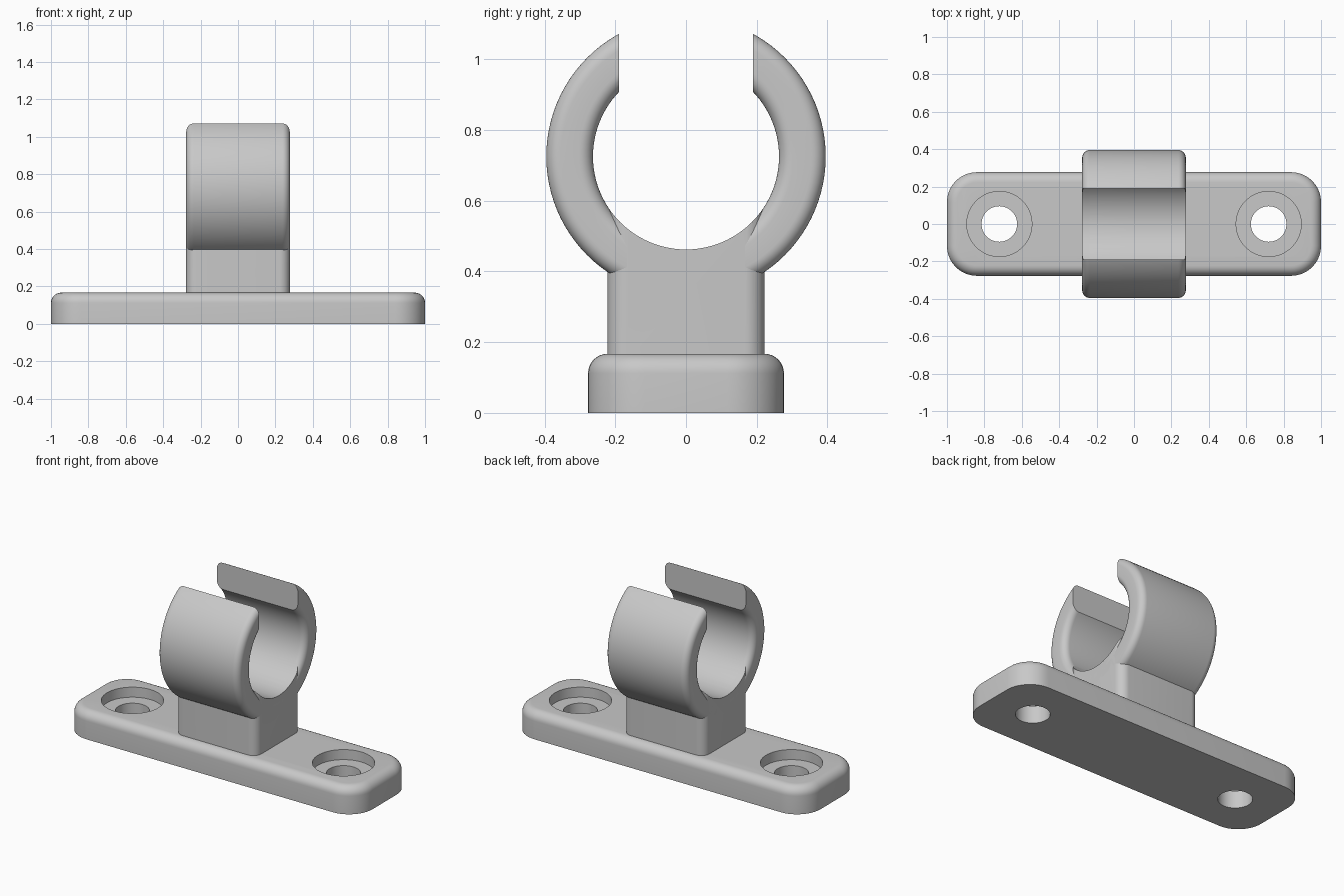
import bpy, bmesh
from math import sin, cos, pi, radians
from mathutils import Matrix, Vector

cube = bpy.data.objects.get("Cube")
if cube:
    bpy.data.objects.remove(cube, do_unlink=True)

grey = bpy.data.materials.new("light grey plastic")
grey.use_nodes = True
grey.diffuse_color = (0.58, 0.58, 0.58, 1)
grey.node_tree.nodes["Principled BSDF"].inputs["Base Color"].default_value = grey.diffuse_color

HOLE_X = 0.72
RING_Z, OUTER, INNER = 0.725, 0.395, 0.263
HALF_W = 0.277
SEGMENTS = 96


def rounded_rect(hx, hy, r, steps=10):
    """Outline of a rectangle with rounded corners."""
    pts = []
    for q, (sx, sy) in enumerate([(1, 1), (-1, 1), (-1, -1), (1, -1)]):
        for i in range(steps + 1):
            a = (q + i / steps) * pi / 2
            pts.append((sx * (hx - r) + r * cos(a), sy * (hy - r) + r * sin(a)))
    return pts


def finish(name, bm):
    bmesh.ops.recalc_face_normals(bm, faces=bm.faces)
    mesh = bpy.data.meshes.new(name)
    bm.to_mesh(mesh)
    bm.free()
    mesh.materials.append(grey)
    obj = bpy.data.objects.new(name, mesh)
    bpy.context.collection.objects.link(obj)
    return obj


def loft(name, loops, closed=False):
    """Skin a row of equal loops, capped at the ends or joined round."""
    bm = bmesh.new()
    rows = [[bm.verts.new(p) for p in loop] for loop in loops]
    pairs = list(zip(rows, rows[1:]))
    if closed:
        pairs.append((rows[-1], rows[0]))
    else:
        bm.faces.new(rows[0])
        bm.faces.new(rows[-1])
    n = len(rows[0])
    for a, b in pairs:
        for i in range(n):
            j = (i + 1) % n
            bm.faces.new((a[i], a[j], b[j], b[i]))
    return finish(name, bm)


def cylinder(name, radius, depth, centre, axis="Z"):
    bm = bmesh.new()
    turn = Matrix.Rotation(pi / 2, 4, "Y") if axis == "X" else Matrix()
    bmesh.ops.create_cone(bm, cap_ends=True, segments=SEGMENTS, radius1=radius,
                          radius2=radius, depth=depth,
                          matrix=Matrix.Translation(centre) @ turn)
    return finish(name, bm)


def box(name, size, centre):
    bm = bmesh.new()
    bmesh.ops.create_cube(bm, size=1, matrix=Matrix.Translation(centre)
                          @ Matrix.Diagonal(Vector((*size, 1))))
    return finish(name, bm)


def select(obj):
    bpy.ops.object.select_all(action="DESELECT")
    obj.select_set(True)
    bpy.context.view_layer.objects.active = obj


def cut(obj, cutter):
    """Subtract the cutter, then remove it."""
    cutter.hide_render = True
    mod = obj.modifiers.new("cut", "BOOLEAN")
    mod.operation, mod.solver, mod.object = "DIFFERENCE", "EXACT", cutter
    select(obj)
    bpy.ops.object.modifier_apply(modifier=mod.name)
    bpy.data.objects.remove(cutter, do_unlink=True)


# Mounting plate with a rounded top edge
TOP, FILLET = 0.167, 0.055
layers = [(0, 0)]
for k in range(9):
    a = k / 8 * pi / 2
    layers.append((FILLET * (1 - cos(a)), TOP - FILLET * (1 - sin(a))))
plate = loft("mounting_plate", [
    [(x, y, z) for x, y in rounded_rect(1 - d, HALF_W - d, 0.16 - d)]
    for d, z in layers])

# Counterbored screw holes
for side in (-1, 1):
    x = side * HOLE_X
    cut(plate, cylinder("counterbore_cutter", 0.174, 0.2, (x, 0, 0.205)))
    cut(plate, cylinder("hole_cutter", 0.095, 0.6, (x, 0, 0)))

# Neck, hollowed to follow the ring's bore
neck = loft("neck", [
    [(x, y, z) for x, y in rounded_rect(HALF_W, 0.222, 0.055)]
    for z in (TOP - 0.02, 0.6)])
cut(neck, cylinder("bore_cutter", INNER, 1, (0, 0, RING_Z), "X"))

# Clip ring with rounded rims, opened at the top
mid, half = (OUTER + INNER) / 2, (OUTER - INNER) / 2
section = rounded_rect(HALF_W, half, 0.04, 8)
ring = loft("clip_ring", [
    [(x, (mid + d) * sin(a), RING_Z + (mid + d) * cos(a)) for x, d in section]
    for a in (2 * pi * i / SEGMENTS for i in range(SEGMENTS))], closed=True)
cut(ring, box("opening_cutter", (1, 0.378, 0.6), (0, 0, RING_Z + 0.3)))

for part in (plate, neck, ring):
    select(part)
    bpy.ops.object.shade_smooth_by_angle(angle=radians(30))
